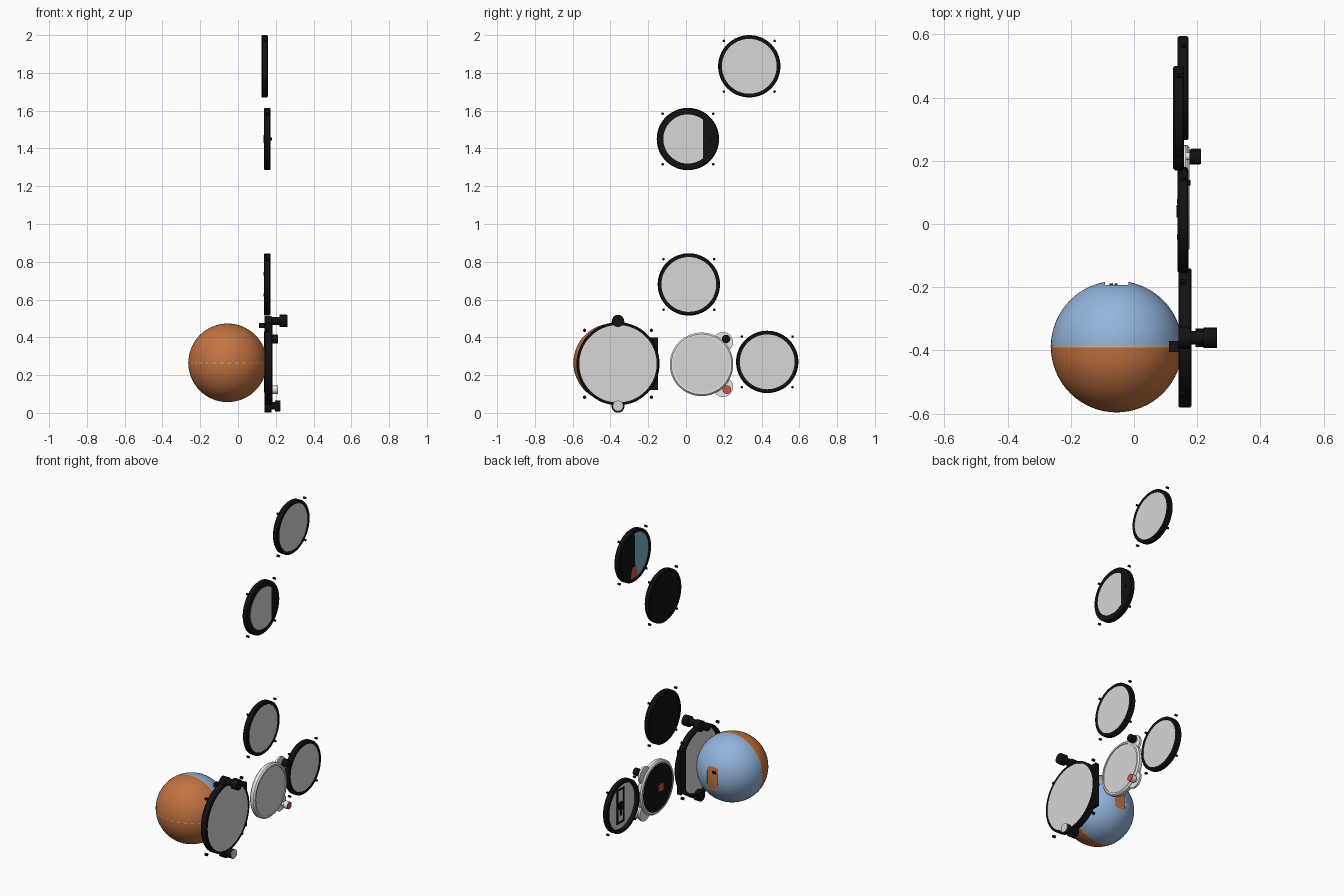
import bpy, bmesh, math
from mathutils import Matrix, Vector

if "Cube" in bpy.data.objects:
    bpy.data.objects.remove(bpy.data.objects["Cube"])


def material(name, r, g, b):
    m = bpy.data.materials.new(name)
    m.diffuse_color = (r, g, b, 1)
    m.use_nodes = True
    m.node_tree.nodes["Principled BSDF"].inputs["Base Color"].default_value = m.diffuse_color
    return m


BLACK = material("black", 0.006, 0.006, 0.007)
GLASS = material("pale_grey", 0.68, 0.68, 0.68)
WHITE = material("white_plastic", 0.8, 0.8, 0.8)
BLUE = material("ball_blue", 0.29, 0.46, 0.72)
ORANGE = material("ball_orange", 0.55, 0.17, 0.055)
CREAM = material("cream", 0.62, 0.45, 0.2)
RED = material("red", 0.65, 0.09, 0.05)
TEAL = material("dial_teal", 0.2, 0.43, 0.55)


def finish(bm, name, *mats):
    bmesh.ops.remove_doubles(bm, verts=bm.verts, dist=1e-5)
    bmesh.ops.recalc_face_normals(bm, faces=bm.faces)
    me = bpy.data.meshes.new(name)
    bm.to_mesh(me)
    bm.free()
    ob = bpy.data.objects.new(name, me)
    bpy.context.collection.objects.link(ob)
    for m in mats:
        me.materials.append(m)
    bpy.ops.object.select_all(action='DESELECT')
    ob.select_set(True)
    bpy.context.view_layer.objects.active = ob
    bpy.ops.object.shade_smooth_by_angle()
    return ob


def lathe(name, y, z, profile, mat, n=64):
    """Revolve a closed (x, radius) profile about the x direction."""
    bm = bmesh.new()
    rows = []
    for i in range(n):
        a = math.tau * i / n
        rows.append([bm.verts.new((x, y + r * math.cos(a), z + r * math.sin(a)))
                     for x, r in profile])
    k = len(profile)
    for i in range(n):
        p, q = rows[i], rows[(i + 1) % n]
        for j in range(k):
            if profile[j][1] + profile[(j + 1) % k][1] > 0:
                bm.faces.new((p[j], p[(j + 1) % k], q[(j + 1) % k], q[j]))
    return finish(bm, name, mat)


def disc(name, y, z, r, x0, x1, mat, n=64):
    return lathe(name, y, z, [(x0, 0), (x0, r), (x1, r), (x1, 0)], mat, n)


def ring(name, y, z, r, inner, x0, x1, mat, c=0.005):
    return lathe(name, y, z, [(x0, inner), (x0, r - c), (x0 + c, r),
                              (x1 - c, r), (x1, r - c), (x1, inner)], mat)


def box(name, x0, x1, y0, y1, z0, z1, mat):
    bm = bmesh.new()
    bmesh.ops.create_cube(bm, size=1)
    for v in bm.verts:
        v.co = Vector(((x0 + x1) / 2 + v.co.x * (x1 - x0),
                       (y0 + y1) / 2 + v.co.y * (y1 - y0),
                       (z0 + z1) / 2 + v.co.z * (z1 - z0)))
    return finish(bm, name, mat)


def pins(name, y, z, d, x, r):
    # four small mounting screws around a dial
    for i, (sy, sz) in enumerate([(1, 1), (1, -1), (-1, 1), (-1, -1)]):
        disc(f"{name}_screw_{i}", y + sy * d, z + sz * d, r, x, x + 0.016, BLACK, 10)


def knob(name, y, z, r, x0, x1, body, cap):
    # fluted knob with a coloured cap
    n = 32
    ob = disc(name, y, z, r, x0, x1 - 0.004, body, n)
    for v in ob.data.vertices:
        o = Vector((0, v.co.y - y, v.co.z - z))
        if o.length > r * 0.5 and int(round(math.atan2(o.z, o.y) / math.tau * n)) % 2:
            v.co -= o * 0.07
    disc(name + "_cap", y, z, r * 0.97, x1 - 0.004, x1, cap, n)


# ---- attitude ball: two coloured halves with a flat window at the rear
C, R = Vector((-0.055, -0.388, 0.265)), 0.208
bm = bmesh.new()
bmesh.ops.create_uvsphere(bm, u_segments=64, v_segments=32, radius=R,
                          matrix=Matrix.Translation(C) @ Matrix.Rotation(math.pi / 2, 4, 'X'))
ball = finish(bm, "attitude_ball", ORANGE, BLUE)
cutter = box("ball_window_cutter", C.x - 0.037, C.x + 0.037, -0.193, -0.1,
             C.z - 0.1, C.z + 0.1, ORANGE)
cutter.hide_render = True
mod = ball.modifiers.new("window", 'BOOLEAN')
mod.operation, mod.object, mod.solver = 'DIFFERENCE', cutter, 'EXACT'
bpy.context.view_layer.objects.active = ball
bpy.ops.object.modifier_apply(modifier="window")
bpy.data.objects.remove(cutter)
ball.data.materials.clear()
ball.data.materials.append(ORANGE)
ball.data.materials.append(BLUE)
for p in ball.data.polygons:
    window = p.center.y > -0.1935 and abs(p.center.x - C.x) < 0.036
    p.material_index = 1 if p.center.y > C.y and not window else 0
for i, dx in enumerate((-0.022, -0.007)):
    box(f"ball_pin_{i}", C.x + dx, C.x + dx + 0.01, -0.2, -0.188, C.z + 0.03, C.z + 0.045, BLACK)


def ball_strip(name, point, w, start, end, n=64):
    bm = bmesh.new()
    pts = []
    for i in range(n + 1):
        a = start + (end - start) * i / n
        pts.append([bm.verts.new(C + point(a, s * w)) for s in (-1, 1)])
    for p, q in zip(pts, pts[1:]):
        bm.faces.new((p[0], p[1], q[1], q[0]))
    return finish(bm, name, CREAM)


# horizon line and the dashed heading line
E = R + 0.001
ball_strip("horizon_line", lambda a, s: Vector((E * math.cos(a), s, E * math.sin(a))),
           0.003, 0, math.tau, 96)
for i in range(16):
    a0 = math.pi * (1 + i / 16)
    ball_strip(f"heading_dash_{i}", lambda a, s: Vector((E * math.cos(a), E * math.sin(a), s)),
               0.003, a0, a0 + 0.09, 4)

# ---- attitude instrument housing
Y, Z = -0.36, 0.26
ring("attitude_bezel", Y, Z, 0.22, 0.205, 0.14, 0.182, BLACK)
disc("attitude_glass", Y, Z, 0.207, 0.172, 0.179, GLASS)
box("attitude_side_plate", 0.14, 0.166, -0.2, -0.147, 0.12, 0.40, BLACK)
box("attitude_top_block", 0.11, 0.145, -0.405, -0.37, 0.45, 0.475, BLACK)
for nm, kz in (("top", 0.478), ("bottom", 0.035)):
    disc(f"attitude_{nm}_lug", Y, kz, 0.034, 0.14, 0.178, BLACK, 32)
    z0, z1 = sorted((kz, Z + (0.19 if kz > Z else -0.19)))
pins("attitude", Y, Z, 0.177, 0.145, 0.009)
disc("cage_knob_shaft", Y, 0.487, 0.021, 0.17, 0.222, BLACK, 24)
knob("cage_knob", Y, 0.487, 0.033, 0.22, 0.262, BLACK, BLACK)
disc("trim_knob_shaft", Y, 0.037, 0.02, 0.17, 0.2, BLACK, 24)
knob("trim_knob", Y, 0.037, 0.029, 0.195, 0.226, BLACK, GLASS)

# ---- white instrument with two corner lobes and knobs
Y, Z = 0.082, 0.257
ring("white_bezel", Y, Z, 0.168, 0.15, 0.14, 0.176, WHITE, 0.008)
disc("white_glass", Y, Z, 0.152, 0.165, 0.171, GLASS)
disc("white_dial_back", Y, Z, 0.151, 0.142, 0.148, BLACK)
box("white_dial_flag", 0.139, 0.143, 0.03, 0.075, 0.225, 0.27, RED)
for nm, lz in (("upper", 0.375), ("lower", 0.137)):
    disc(f"{nm}_lobe", 0.196, lz, 0.053, 0.152, 0.165, WHITE, 40)
    disc(f"{nm}_knob_shaft", 0.214, 0.391 if nm == "upper" else 0.123, 0.012, 0.16, 0.185, WHITE, 20)
knob("upper_knob", 0.212, 0.391, 0.023, 0.175, 0.212, BLACK, BLACK)
knob("lower_knob", 0.216, 0.123, 0.023, 0.18, 0.212, WHITE, RED)

# ---- plain round instruments
for nm, y, z, x in (("right", 0.43, 0.27, 0.138), ("middle", 0.015, 0.68, 0.137),
                    ("upper", 0.01, 1.45, 0.138), ("top", 0.335, 1.835, 0.124)):
    ring(f"{nm}_bezel", y, z, 0.165, 0.145, x, x + 0.034, BLACK)
    pins(nm, y, z, 0.134, x + 0.01, 0.007)
    if nm != "upper":
        disc(f"{nm}_glass", y, z, 0.147, x + 0.024, x + 0.031, GLASS)
    if nm in ("middle", "upper"):
        disc(f"{nm}_dial_back", y, z, 0.147, x + 0.005, x + 0.012, BLACK)

# middle: small posts behind the dial
for i in range(4):
    a = math.pi / 4 + i * math.pi / 2
    disc(f"middle_post_{i}", 0.015 + 0.08 * math.cos(a), 0.68 + 0.08 * math.sin(a),
         0.008, 0.136, 0.143, BLACK, 12)

# upper: black face with a circular window clipped by a straight edge
disc("upper_face", 0.01, 1.45, 0.147, 0.162, 0.171, BLACK)
bm = bmesh.new()
lim = math.acos(0.079 / 0.13)
edge = [lim + (math.tau - 2 * lim) * i / 48 for i in range(49)]
face = bm.faces.new([bm.verts.new((0.1705, 0.01 + 0.13 * math.cos(a), 1.45 + 0.13 * math.sin(a)))
                     for a in edge])
ext = bmesh.ops.extrude_face_region(bm, geom=[face])
bmesh.ops.translate(bm, vec=(0.0025, 0, 0),
                    verts=[v for v in ext["geom"] if isinstance(v, bmesh.types.BMVert)])
finish(bm, "upper_window", GLASS)
disc("upper_button", 0.13, 1.45, 0.009, 0.168, 0.179, BLACK, 16)
disc("upper_hub", 0.04, 1.45, 0.02, 0.134, 0.145, BLACK, 20)

# right: rectangular frame and small ring on the back of the glass
Y, Z, X = 0.43, 0.27, 0.156
for s in (-1, 1):
    box(f"right_frame_side_{s}", X, X + 0.007, Y + s * 0.032 - 0.004, Y + s * 0.032 + 0.004,
        Z - 0.105, Z + 0.105, BLACK)
    box(f"right_frame_end_{s}", X, X + 0.007, Y - 0.036, Y + 0.036,
        Z + s * 0.105 - 0.004, Z + s * 0.105 + 0.004, BLACK)
ring("right_hub", Y, Z, 0.026, 0.014, X - 0.006, X + 0.007, BLACK, 0.002)
box("right_needle", X - 0.002, X + 0.004, Y - 0.005, Y + 0.005, Z - 0.06, Z, BLACK)

# top: two-colour dial back with a red wedge at the bottom
Y, Z = 0.335, 1.835
dial = disc("top_dial_back", Y, Z, 0.147, 0.130, 0.137, BLACK, 72)
dial.data.materials.append(TEAL)
dial.data.materials.append(RED)
for p in dial.data.polygons:
    a = math.degrees(math.atan2(p.center.z - Z, p.center.y - Y)) % 360
    p.material_index = 2 if 255 < a < 285 else 1 if 92 < a < 256 else 0
disc("top_dial_hub", Y, Z, 0.07, 0.128, 0.132, BLACK, 40)
box("top_dial_cover", 0.1285, 0.132, Y - 0.005, Y + 0.07, Z - 0.07, Z + 0.12, BLACK)
bpy.data.objects.remove(bpy.data.objects["top_dial_hub"])
